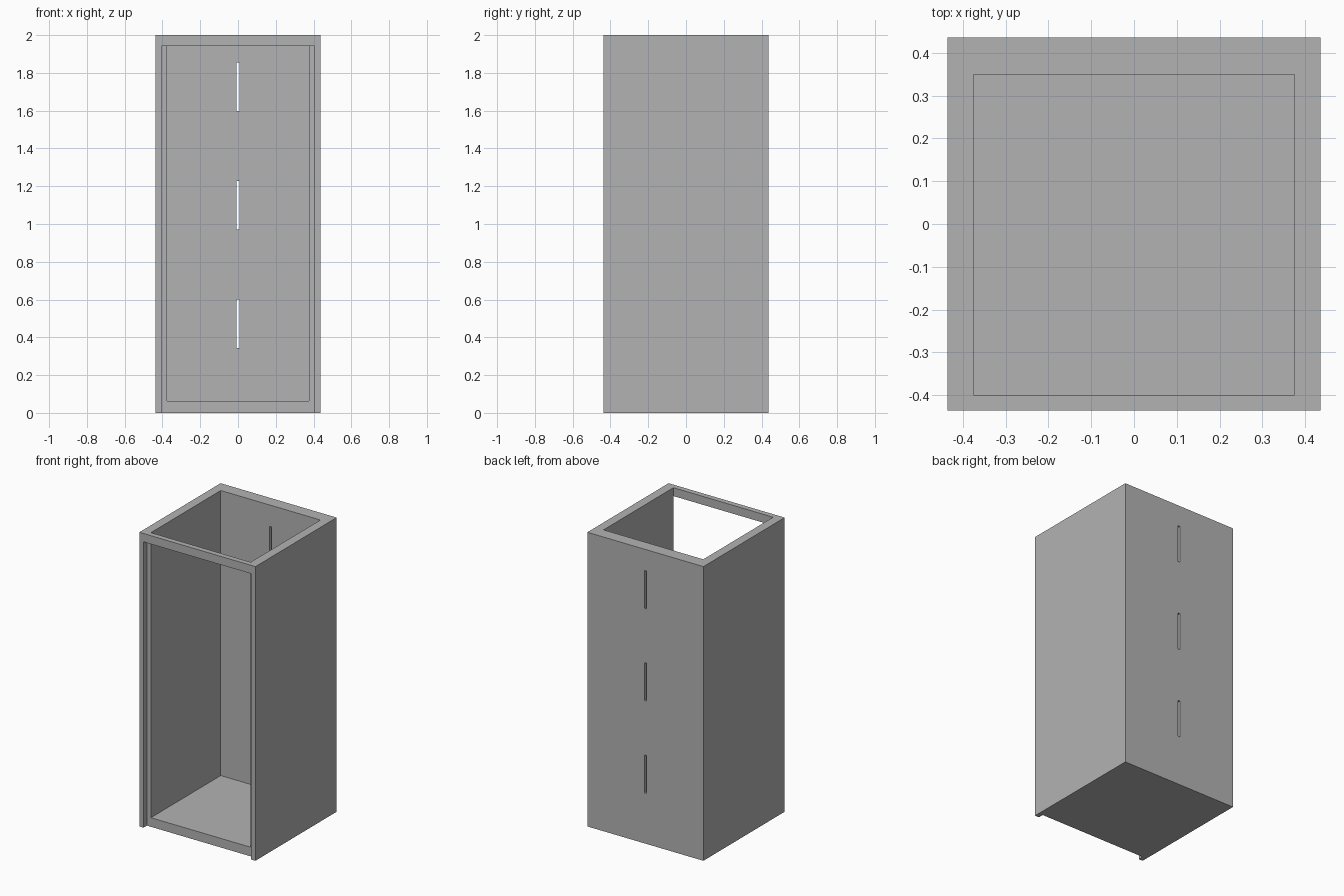
import bpy

default = bpy.data.objects.get("Cube")
if default:
    bpy.data.objects.remove(default, do_unlink=True)

HALF = 0.4365       # half of the outer width and depth
INNER = 0.375       # half of the cavity width
FRONT, BACK = -0.40, 0.35
FLOOR, LINTEL = 0.062, 1.943

grey = bpy.data.materials.new("plain grey")
grey.use_nodes = True
colour = (0.45, 0.45, 0.45, 1)
grey.diffuse_color = colour
grey.node_tree.nodes["Principled BSDF"].inputs["Base Color"].default_value = colour


def box(name, x, y, z):
    """Box spanning the (low, high) ranges x, y and z."""
    bpy.ops.mesh.primitive_cube_add(size=1)
    obj = bpy.context.object
    obj.name = name
    ranges = (x, y, z)
    for v in obj.data.vertices:
        v.co = [r[1] if c > 0 else r[0] for c, r in zip(v.co, ranges)]
    return obj


# Solid outer block
cabinet = box("cabinet_shell", (-HALF, HALF), (-HALF, HALF), (0, 2))
cabinet.data.materials.append(grey)

cutters = [
    # Door rebate, open at the bottom
    box("door_rebate_cutter", (-0.405, 0.405), (-1, FRONT), (-1, LINTEL)),
    # Doorway inside the rebate
    box("doorway_cutter", (-INNER, INNER), (-1, 0), (FLOOR, LINTEL)),
    # Main cavity, open at the top
    box("cavity_cutter", (-INNER, INNER), (FRONT, BACK), (FLOOR, 3)),
]
# Three upright slots through the back wall
for i in range(3):
    low = 0.344 + 0.627 * i
    cutters.append(box(f"back_slot_cutter_{i + 1}", (-0.0075, 0.0075),
                       (0.2, 1), (low, low + 0.257)))

# Cut the openings, then drop the cutters
bpy.context.view_layer.objects.active = cabinet
for cutter in cutters:
    cutter.hide_render = True
    mod = cabinet.modifiers.new(cutter.name, "BOOLEAN")
    mod.operation = "DIFFERENCE"
    mod.solver = "EXACT"
    mod.object = cutter
    bpy.ops.object.modifier_apply(modifier=mod.name)
    bpy.data.objects.remove(cutter, do_unlink=True)
